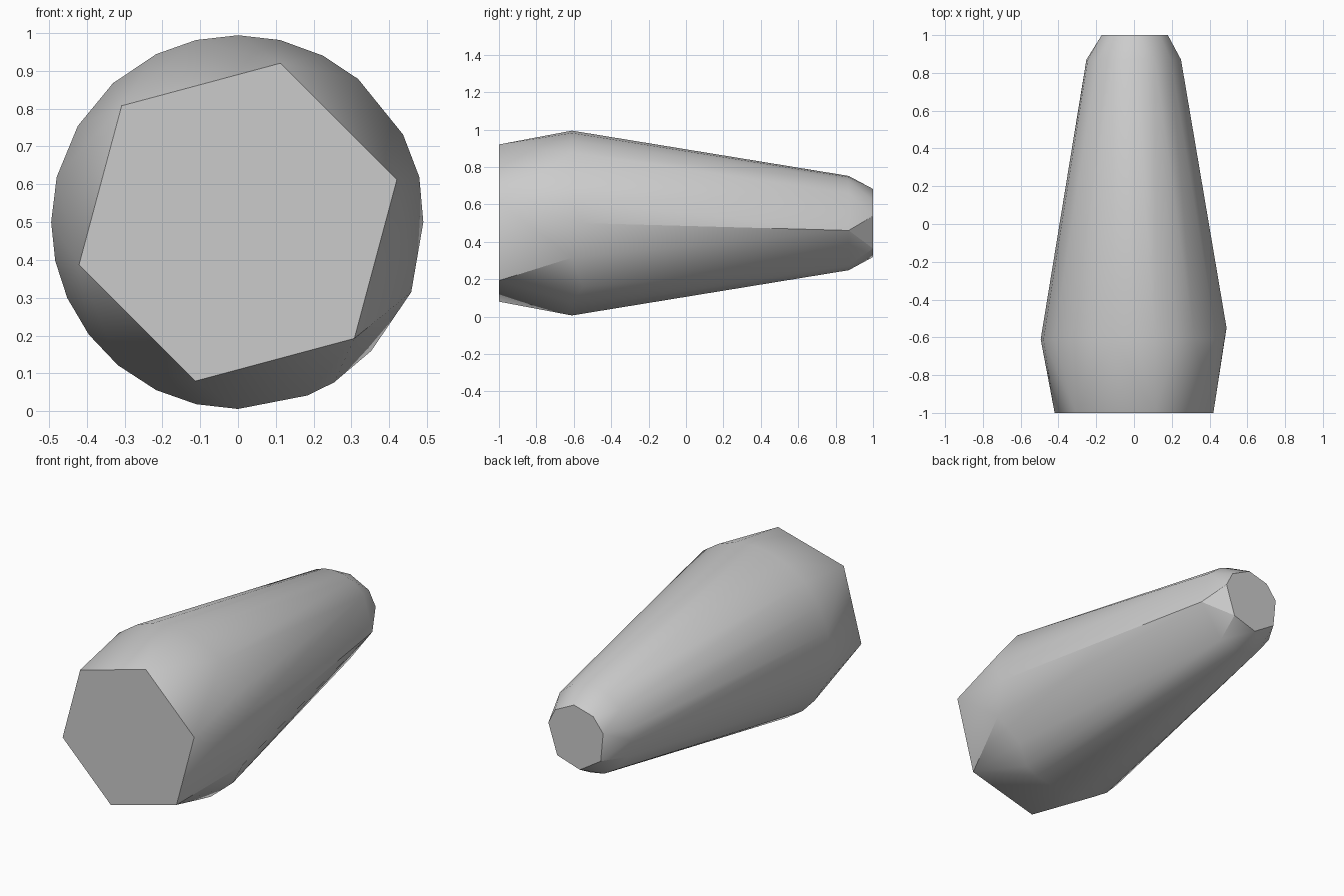
import bpy, bmesh
from math import sin, cos, radians

cube = bpy.data.objects.get("Cube")
if cube:
    bpy.data.objects.remove(cube, do_unlink=True)

grey = bpy.data.materials.new("plain grey")
grey.use_nodes = True
COLOUR = (0.6, 0.6, 0.6, 1)
grey.diffuse_color = COLOUR
grey.node_tree.nodes["Principled BSDF"].inputs["Base Color"].default_value = COLOUR


def add_ring(bm, y, radius, angles):
    """Points around the y axis; angles run from +x towards +z."""
    for a in map(radians, angles):
        bm.verts.new((radius * cos(a), y, 0.5 + radius * sin(a)))


bm = bmesh.new()
# Hexagonal front end
add_ring(bm, -1, 0.435, range(15, 375, 60))
# Widest ring at the shoulder, coarser on the right
add_ring(bm, -0.61, 0.494, [14, 28, 50, 63, 77, 90, 103, 116, 132, 149, 166, 180,
                           192, 204, 217, 230, 244, 257, 270, 292, 301, 338])
add_ring(bm, -0.55, 0.49, [0, 316])
# Narrow ring before the chamfered back end
add_ring(bm, 0.87, 0.252, [39, 64, 77, 90, 103, 116, 140, 166, 180, 204, 230,
                          250, 270, 296, 351])
# Uneven octagonal back end
add_ring(bm, 1, 0.183, [12, 42, 85, 126, 159, 212, 263, 312])

# Wrap the rings in one faceted skin
hull = bmesh.ops.convex_hull(bm, input=bm.verts)
loose = {v for v in hull["geom_interior"] + hull["geom_unused"]
         if isinstance(v, bmesh.types.BMVert) and v.is_valid and not v.link_faces}
bmesh.ops.delete(bm, geom=list(loose), context='VERTS')
bmesh.ops.dissolve_limit(bm, angle_limit=radians(0.5), verts=bm.verts, edges=bm.edges)
bmesh.ops.recalc_face_normals(bm, faces=bm.faces)

mesh = bpy.data.meshes.new("tapered_body")
bm.to_mesh(mesh)
bm.free()
mesh.materials.append(grey)
body = bpy.data.objects.new("tapered_body", mesh)
bpy.context.collection.objects.link(body)

# Soft sides with crisp facets and ends
bpy.ops.object.select_all(action='DESELECT')
body.select_set(True)
bpy.context.view_layer.objects.active = body
bpy.ops.object.shade_smooth_by_angle(angle=radians(22))
